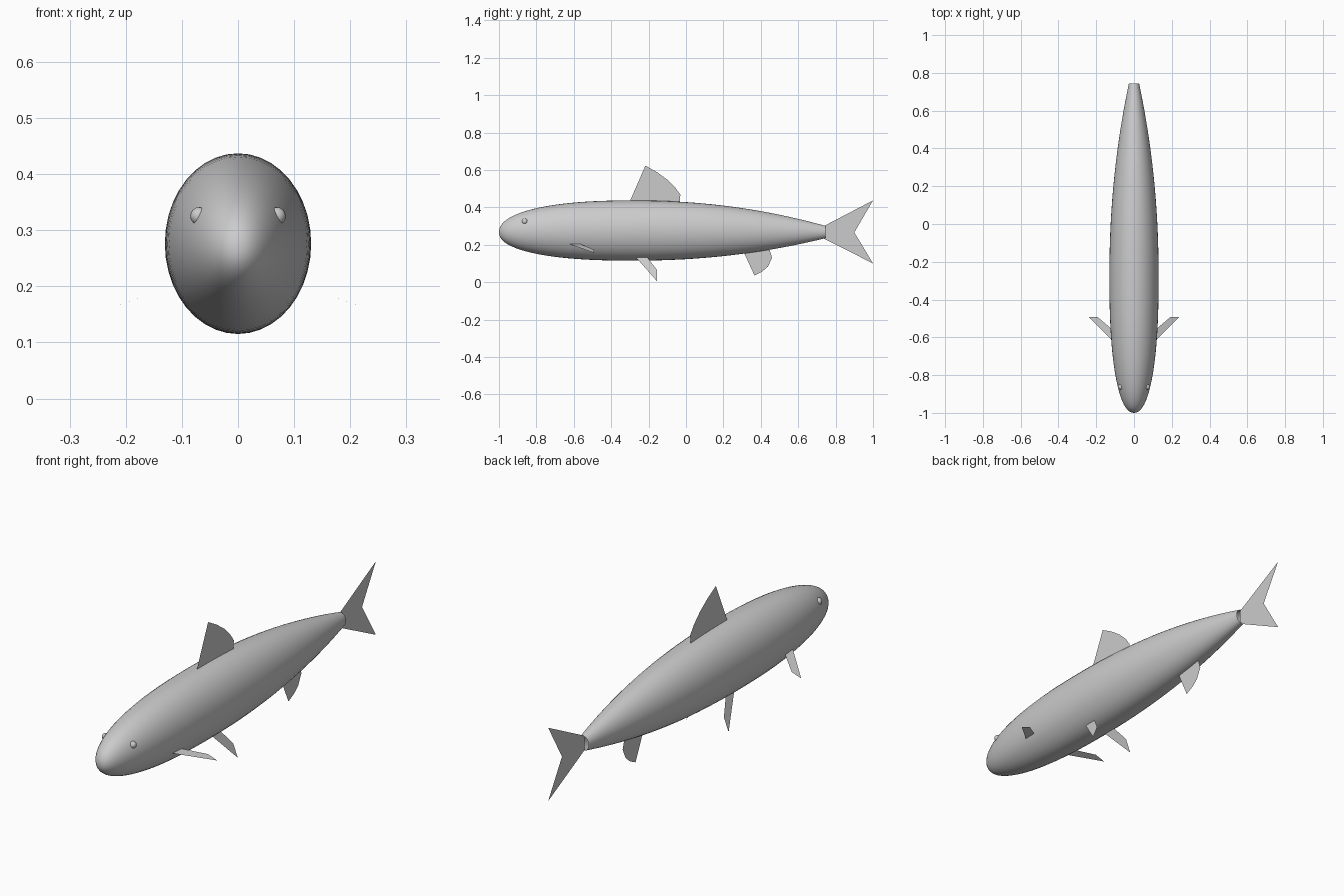
import bpy, bmesh, math
from mathutils import Vector

cube = bpy.data.objects.get("Cube")
if cube:
    bpy.data.objects.remove(cube, do_unlink=True)

grey = bpy.data.materials.new("fish grey")
grey.use_nodes = True
COLOUR = (0.6, 0.6, 0.6, 1)
grey.diffuse_color = COLOUR
grey.node_tree.nodes["Principled BSDF"].inputs["Base Color"].default_value = COLOUR


def finish(name, bm, smooth=False):
    mesh = bpy.data.meshes.new(name)
    bm.to_mesh(mesh)
    bm.free()
    mesh.materials.append(grey)
    obj = bpy.data.objects.new(name, mesh)
    bpy.context.collection.objects.link(obj)
    for p in mesh.polygons:
        p.use_smooth = smooth
    return obj


def sheet(name, points):
    bm = bmesh.new()
    bm.faces.new([bm.verts.new(p) for p in points])
    return finish(name, bm)


# Body: oval rings, blunt at the nose, tapering to an open tail root
NOSE, MID, TAIL, HEIGHT, ASPECT = -1.0, -0.28, 0.745, 0.161, 0.81
RINGS, SIDES = 22, 40


def half_height(y):
    if y < MID:
        t = (MID - y) / (MID - NOSE)
        return HEIGHT * max(0, 1 - t ** 2.4) ** 0.4545
    return HEIGHT * (1 - 0.795 * ((y - MID) / (TAIL - MID)) ** 2.1)


stations = [MID + (NOSE - MID) * math.cos(math.pi / 2 * i / RINGS) for i in range(1, RINGS)]
stations += [MID + (TAIL - MID) * i / RINGS for i in range(RINGS + 1)]
bm = bmesh.new()
rings = []
for y in stations:
    h = half_height(y)
    zc = 0.266 + 0.01 * h / HEIGHT
    rings.append([bm.verts.new((h * ASPECT * math.cos(a), y, zc + h * math.sin(a)))
                  for a in (math.tau * k / SIDES for k in range(SIDES))])
tip = bm.verts.new((0, NOSE, 0.266))
for k in range(SIDES):
    n = (k + 1) % SIDES
    bm.faces.new((tip, rings[0][n], rings[0][k]))
    for a, b in zip(rings, rings[1:]):
        bm.faces.new((a[k], a[n], b[n], b[k]))
bmesh.ops.recalc_face_normals(bm, faces=bm.faces)
finish("body", bm, True)

# Fins on the centre line, given as (y, z) outlines
centre_fins = {
    "dorsal_fin": [(-0.31, 0.41), (-0.217, 0.623), (-0.155, 0.588), (-0.1, 0.548),
                   (-0.058, 0.507), (-0.03, 0.468), (-0.035, 0.41)],
    "anal_fin": [(0.3, 0.18), (0.366, 0.036), (0.405, 0.055), (0.438, 0.083),
                 (0.46, 0.13), (0.445, 0.18)],
    "tail_fin": [(0.735, 0.299), (1, 0.437), (0.9, 0.266), (1, 0.1), (0.735, 0.234)],
}
for name, outline in centre_fins.items():
    sheet(name, [(0, y, z) for y, z in outline])

# Paired fins and eyes
paired_fins = {
    "pectoral_fin": [(0.09, -0.64, 0.21), (0.24, -0.493, 0.157),
                     (0.192, -0.493, 0.174), (0.09, -0.58, 0.21)],
    "pelvic_fin": [(0.05, -0.283, 0.15), (0.108, -0.155, 0.005),
                   (0.084, -0.155, 0.065), (0.05, -0.22, 0.15)],
}
for side, s in (("left", 1), ("right", -1)):
    for name, points in paired_fins.items():
        sheet(f"{side}_{name}", [(s * x, y, z) for x, y, z in points])
    bm = bmesh.new()
    bmesh.ops.create_uvsphere(bm, u_segments=16, v_segments=10, radius=0.016)
    bmesh.ops.translate(bm, vec=Vector((s * 0.069, -0.862, 0.325)), verts=bm.verts)
    finish(f"{side}_eye", bm, True)
